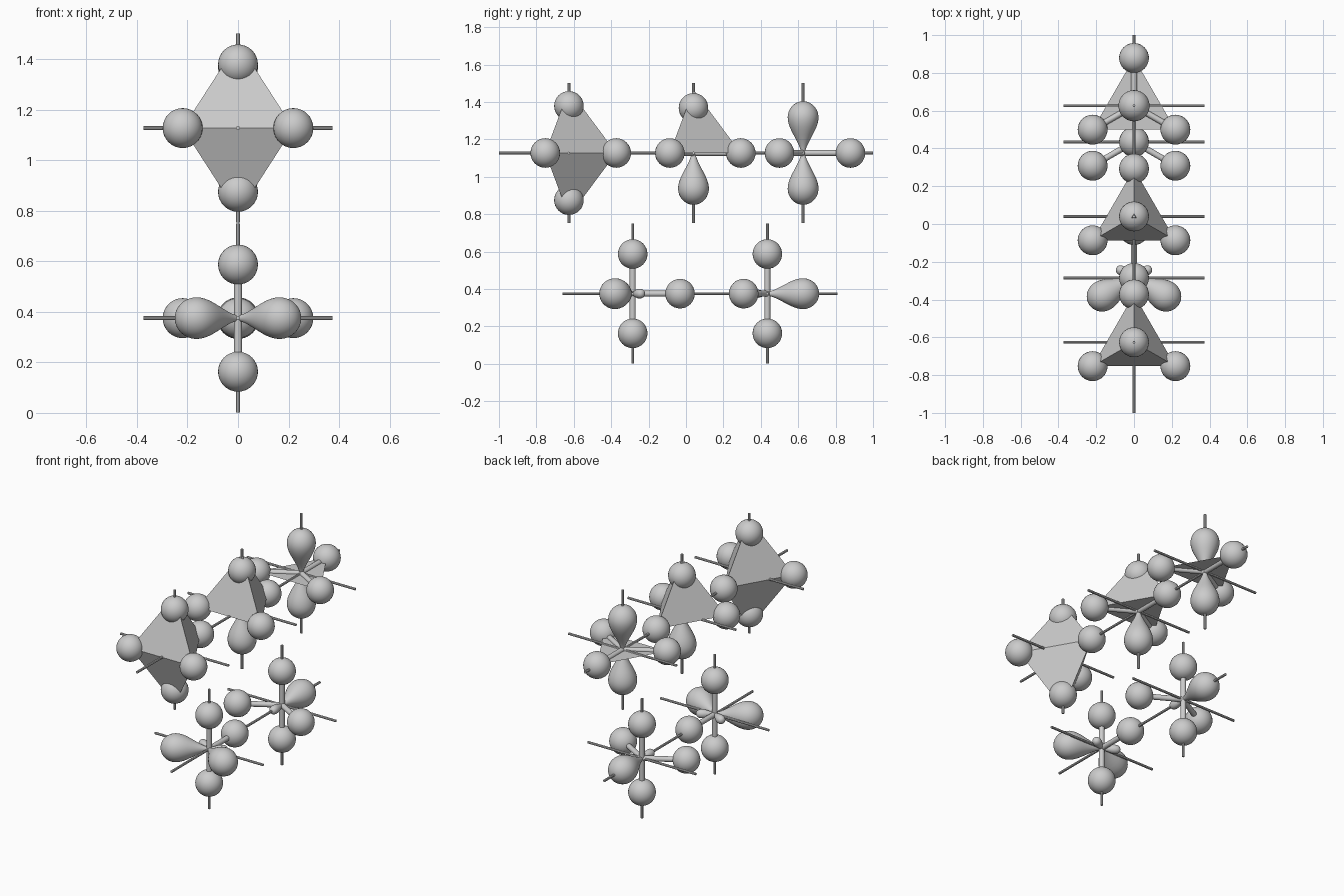
import bpy, bmesh
from math import radians, cos, sin, pi
from mathutils import Vector, Matrix

if "Cube" in bpy.data.objects:
    bpy.data.objects.remove(bpy.data.objects["Cube"])

R = 0.253        # equatorial bond length
AX = 0.374       # half length of the axis rods
UP, DOWN = Vector((0, 0, 1)), Vector((0, 0, -1))
EQ = [Vector((cos(radians(a)), sin(radians(a)), 0)) for a in (90, 210, 330)]  # back, front left, front right


def finish(bm, name, smooth=True):
    bmesh.ops.recalc_face_normals(bm, faces=bm.faces)
    me = bpy.data.meshes.new(name)
    bm.to_mesh(me)
    bm.free()
    ob = bpy.data.objects.new(name, me)
    bpy.context.collection.objects.link(ob)
    if smooth:
        bpy.ops.object.select_all(action='DESELECT')
        ob.select_set(True)
        bpy.context.view_layer.objects.active = ob
        bpy.ops.object.shade_smooth_by_angle(angle=radians(40))
    return ob


def aim(d):
    return d.to_track_quat('Z', 'Y').to_matrix().to_4x4()


def rod(name, a, b, r, sides):
    bm = bmesh.new()
    bmesh.ops.create_cone(bm, cap_ends=True, segments=sides, radius1=r, radius2=r,
                          depth=(b - a).length,
                          matrix=Matrix.Translation((a + b) / 2) @ aim(b - a))
    finish(bm, name)


def atom(name, p):
    bm = bmesh.new()
    bmesh.ops.create_uvsphere(bm, u_segments=32, v_segments=16, radius=0.079,
                              matrix=Matrix.Translation(p))
    finish(bm, name)


# Lone pair outline (radius, distance): small tail lobe behind, big teardrop in front
LOBE = [(0, -.108), (.013, -.105), (.022, -.097), (.028, -.078), (.024, -.05), (.013, -.02),
        (.010, 0), (.014, .02), (.026, .05), (.053, .10), (.074, .14), (.084, .178),
        (.083, .208), (.072, .237), (.052, .26), (.028, .273), (0, .278)]


def lobe(name, c, d):
    bm = bmesh.new()
    vs = [bm.verts.new((r, 0, z)) for r, z in LOBE]
    es = [bm.edges.new(p) for p in zip(vs, vs[1:])]
    bmesh.ops.spin(bm, geom=vs + es, cent=(0, 0, 0), axis=(0, 0, 1), angle=2 * pi, steps=28)
    bmesh.ops.remove_doubles(bm, verts=bm.verts, dist=1e-5)
    bm.transform(Matrix.Translation(c) @ aim(d))
    ob = finish(bm, name)
    sub = ob.modifiers.new("round", 'SUBSURF')
    sub.levels = sub.render_levels = 1


# Faceted solid on the equatorial triangle, with any apexes given
def solid(name, c, apexes):
    bm = bmesh.new()
    base = [bm.verts.new(c + e * R) for e in EQ]
    if len(apexes) < 2:
        bm.faces.new(base)
    for h in apexes:
        tip = bm.verts.new(c + UP * h)
        for i in range(3):
            bm.faces.new((base[i], base[(i + 1) % 3], tip))
    finish(bm, name, smooth=False)


def molecule(name, y, z, bonds, lobes, apexes=None):
    c = Vector((0, y, z))
    for label, d in (("x", Vector((1, 0, 0))), ("y", Vector((0, 1, 0))), ("z", UP)):
        rod(f"{name}_axis_{label}", c - d * AX, c + d * AX, 0.0075, 8)
    for i, (d, length) in enumerate(bonds):
        rod(f"{name}_bond_{i}", c, c + d * length, 0.016, 16)
        atom(f"{name}_atom_{i}", c + d * length)
    for i, d in enumerate(lobes):
        lobe(f"{name}_lone_pair_{i}", c, d)
    if apexes is not None:
        solid(f"{name}_solid", c, apexes)


ring = [(e, R) for e in EQ]
TOP, LOW = 1.127, 0.375

# Upper row: bipyramid, pyramid with one lobe, flat triangle with two lobes
molecule("bipyramid", -0.626, TOP, ring + [(UP, .252), (DOWN, .252)], [], [.34, -.34])
molecule("pyramid", 0.04, TOP, ring + [(UP, .241)], [DOWN], [.34])
molecule("triangle", 0.626, TOP, ring, [UP, DOWN], [])

# Lower row: T shape with two lobes, seesaw with one lobe
axial = [(UP, .212), (DOWN, .212)]
molecule("t_shape", -0.285, LOW, axial + ring[:1], EQ[1:])
molecule("seesaw", 0.435, LOW, axial + ring[1:], EQ[:1])
